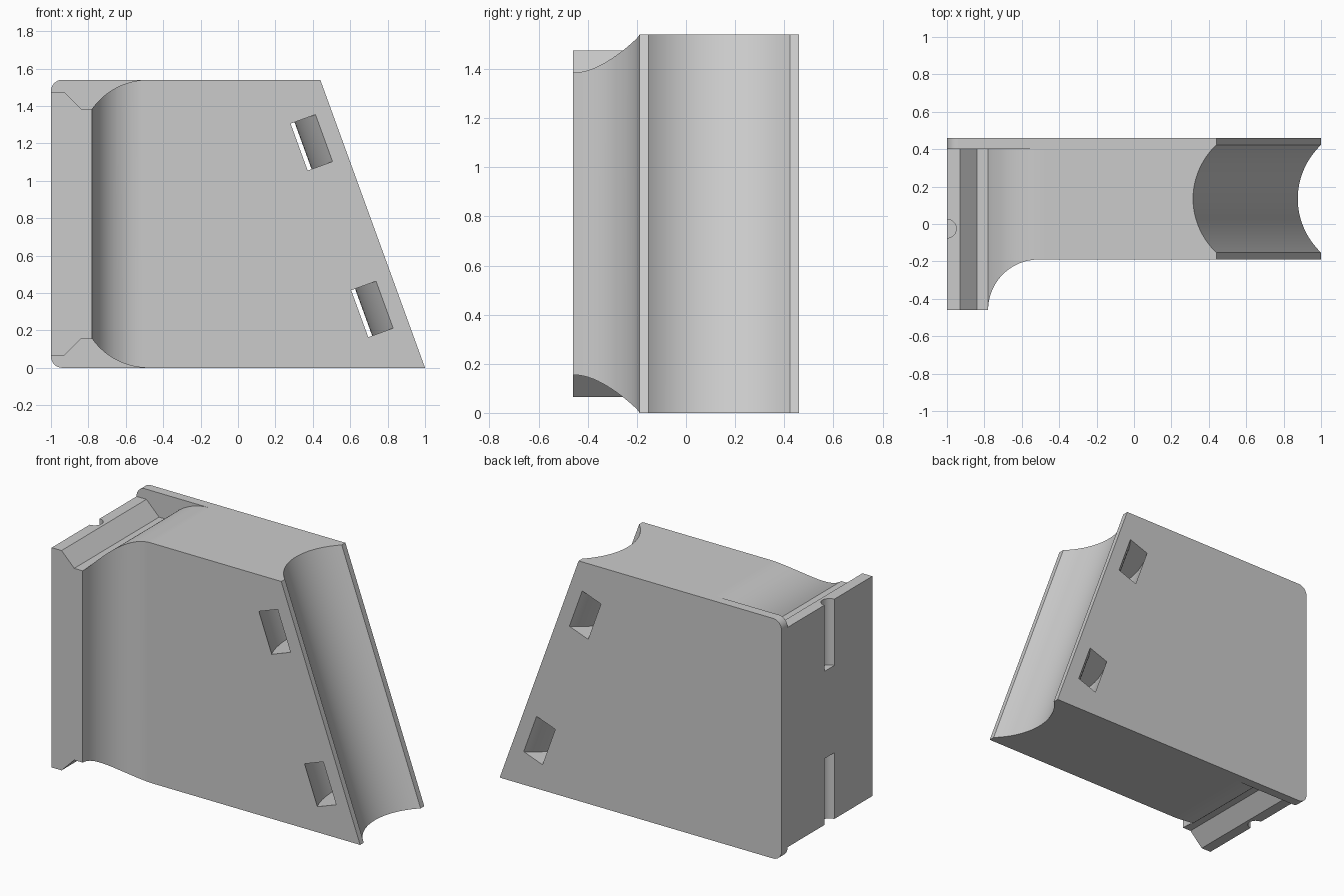
import bpy, bmesh, math
from mathutils import Vector

cube = bpy.data.objects.get("Cube")
if cube:
    bpy.data.objects.remove(cube, do_unlink=True)

X, Y, Z = Vector((1, 0, 0)), Vector((0, 1, 0)), Vector((0, 0, 1))
H = 1.54          # overall height
MID_Y = 0.135     # centre line of the round channel

grey = bpy.data.materials.new("light grey")
grey.use_nodes = True
colour = (0.6, 0.6, 0.6, 1)
grey.diffuse_color = colour
grey.node_tree.nodes["Principled BSDF"].inputs["Base Color"].default_value = colour


def arc(cx, cy, r, start, end, n=20):
    angles = [math.radians(start + (end - start) * i / n) for i in range(n + 1)]
    return [(cx + r * math.cos(a), cy + r * math.sin(a)) for a in angles]


def prism(name, points, origin, u, v, along):
    """Extrude a flat profile spanned by u and v along a vector."""
    bm = bmesh.new()
    face = bm.faces.new([bm.verts.new(origin + u * a + v * b) for a, b in points])
    out = bmesh.ops.extrude_face_region(bm, geom=[face])
    moved = [g for g in out["geom"] if isinstance(g, bmesh.types.BMVert)]
    bmesh.ops.translate(bm, verts=moved, vec=along)
    bmesh.ops.recalc_face_normals(bm, faces=bm.faces)
    mesh = bpy.data.meshes.new(name)
    bm.to_mesh(mesh)
    bm.free()
    mesh.materials.append(grey)
    obj = bpy.data.objects.new(name, mesh)
    bpy.context.collection.objects.link(obj)
    return obj


def cut(target, cutter):
    bpy.context.view_layer.objects.active = target
    mod = target.modifiers.new("cut", 'BOOLEAN')
    mod.operation, mod.solver, mod.object = 'DIFFERENCE', 'EXACT', cutter
    bpy.ops.object.modifier_apply(modifier=mod.name)
    bpy.data.objects.remove(cutter, do_unlink=True)


# Slanted block with two rounded corners on the wall side
r = 0.06
outline = [(1, 0), (0.44, H)]
outline += arc(-1 + r, H - r, r, 90, 180, 8) + arc(-1 + r, r, r, 180, 270, 8)
bracket = prism("bracket_body", outline, Y * -0.46, X, Z, Y * 0.92)

# Concave fillet between the mounting flange and the front face
front = arc(-0.51, -0.46, 0.27, 180, 90) + [(1.2, -0.19), (1.2, -0.6), (-0.78, -0.6)]
cut(bracket, prism("front_cutter", front, Z * -0.2, X, Y, Z * 2))

# Stepped notches above and below the flange, leaving the back plate whole
R = 0.368
start = 180 - math.degrees(math.asin((R - 0.155) / R))
notch = [(-1.2, H + 0.2), (-1.2, 1.475), (-0.93, 1.475), (-0.84, 1.385)]
notch += arc(-0.48, H - R, R, 180 - (180 - start), 90) + [(-0.48, H + 0.2)]
for flip in (False, True):
    pts = [(x, H - z) if flip else (x, z) for x, z in notch]
    cut(bracket, prism("notch_cutter", pts, Y * -0.8, X, Z, Y * 1.2))

# Round channel along the slanted edge
top = Vector((0.44, MID_Y, H))
run = Vector((0.56, 0, -H)).normalized()
out = Vector((H, 0, 0.56)).normalized()
axis = top + out * 0.296
cut(bracket, prism("channel_cutter", arc(0, 0, 0.413, 0, 357, 119),
                   axis - run * 0.4, out, Y, run * 2.5))

# Curved strap slots, concentric with the channel
ring = arc(0, 0, 0.503, 120, 240, 32) + arc(0, 0, 0.618, 240, 120, 32)
for t in (0.166, 1.114):
    cut(bracket, prism("slot_cutter", ring, axis + run * t, out, Y, run * 0.267))

# Half-round grooves in the wall side
for z in (-0.1, 1.05):
    cut(bracket, prism("groove_cutter", arc(-1, -0.025, 0.05, 0, 345, 23),
                       Z * z, X, Y, Z * 0.59))

# Smooth curves, crisp edges
bpy.ops.object.select_all(action='DESELECT')
bracket.select_set(True)
bpy.context.view_layer.objects.active = bracket
bpy.ops.object.shade_smooth_by_angle(angle=math.radians(20))
weighted = bracket.modifiers.new("even shading", 'WEIGHTED_NORMAL')
weighted.keep_sharp = True
